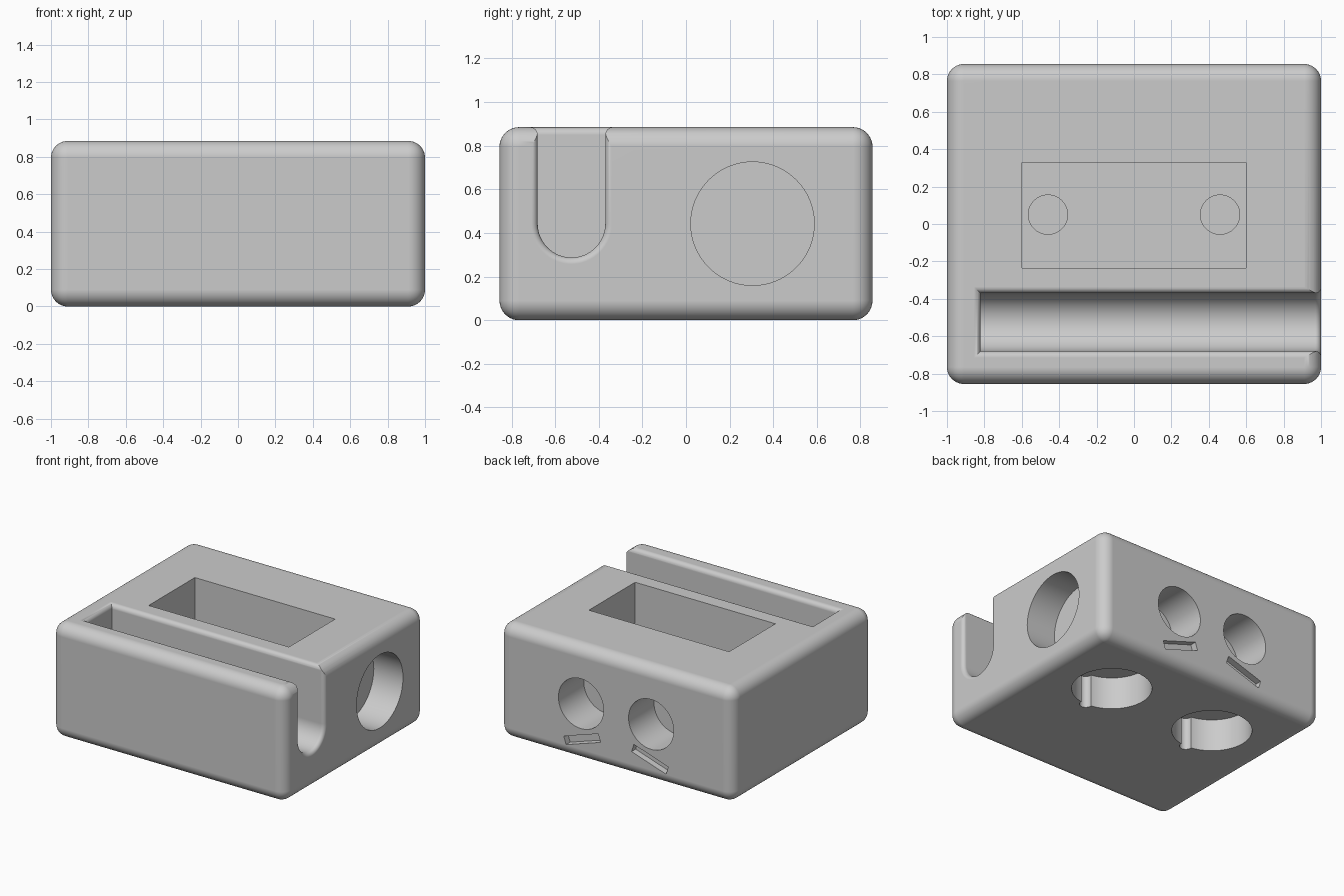
import bpy, bmesh
from math import pi, sin, cos, radians
from mathutils import Vector, Matrix

if "Cube" in bpy.data.objects:
    bpy.data.objects.remove(bpy.data.objects["Cube"])

HALF_Y, HEIGHT = 0.855, 0.885
MID = HEIGHT / 2
SLOT_Y, SLOT_R, SLOT_END = -0.525, 0.155, -0.82

grey = bpy.data.materials.new("plain_grey")
grey.use_nodes = True
grey.diffuse_color = (0.6, 0.6, 0.6, 1)
grey.node_tree.nodes["Principled BSDF"].inputs["Base Color"].default_value = (0.6, 0.6, 0.6, 1)


def loft(name, rings):
    """Closed solid skinned through matching rings of points."""
    bm = bmesh.new()
    loops = [[bm.verts.new(p) for p in ring] for ring in rings]
    n = len(loops[0])
    for a, b in zip(loops, loops[1:]):
        for i in range(n):
            j = (i + 1) % n
            bm.faces.new((a[i], a[j], b[j], b[i]))
    bm.faces.new(loops[0])
    bm.faces.new(loops[-1])
    bmesh.ops.recalc_face_normals(bm, faces=bm.faces)
    mesh = bpy.data.meshes.new(name)
    bm.to_mesh(mesh)
    bm.free()
    mesh.materials.append(grey)
    obj = bpy.data.objects.new(name, mesh)
    bpy.context.collection.objects.link(obj)
    return obj


def rect(x0, x1, y0, y1, z):
    return [(x0, y0, z), (x1, y0, z), (x1, y1, z), (x0, y1, z)]


def drill(name, start, direction, radius, depth, sides=64):
    """Round cutter entering a face at start and running inwards."""
    d = Vector(direction)
    u = d.orthogonal().normalized()
    v = d.cross(u)
    circle = [radius * (u * cos(2 * pi * i / sides) + v * sin(2 * pi * i / sides))
              for i in range(sides)]
    return loft(name, [[Vector(start) + d * t + c for c in circle] for t in (-0.05, depth)])


def slot_ring(x, grow=0):
    """U-shaped slot section with a round floor."""
    r, n = SLOT_R + grow, 32
    pts = [(x, SLOT_Y - r * cos(pi * i / n), MID - r * sin(pi * i / n)) for i in range(n + 1)]
    return pts + [(x, SLOT_Y + r, 1), (x, SLOT_Y - r, 1)]


def fillet(radius, steps=8):
    """Pairs of distance below the face and outward growth."""
    return [(radius * (1 - sin(a)), radius * (1 - cos(a)))
            for a in (pi / 2 * i / steps for i in range(steps + 1))]


# Rounded block
body = loft("holder_block", [rect(-1, 1, -HALF_Y, HALF_Y, z) for z in (0, HEIGHT)])
bevel = body.modifiers.new("round_edges", "BEVEL")
bevel.width, bevel.segments = 0.09, 10

cutters = []

# Open slot with rounded rims along the top and at the open end
cutters.append(loft("slot", [slot_ring(SLOT_END), slot_ring(1.1)]))
top_rim = [rect(SLOT_END - g, 1.1, SLOT_Y - SLOT_R - g, SLOT_Y + SLOT_R + g, HEIGHT - d)
           for d, g in fillet(0.035)]
g = 0.035
top_rim.append(rect(SLOT_END - g, 1.1, SLOT_Y - SLOT_R - g, SLOT_Y + SLOT_R + g, 1))
cutters.append(loft("slot_top_rim", top_rim))
end_rim = [slot_ring(1 - d, g) for d, g in fillet(0.03)] + [slot_ring(1.1, 0.03)]
cutters.append(loft("slot_end_rim", end_rim))

# Rectangular pocket in the top
FLOOR = 0.42
cutters.append(loft("pocket", [rect(-0.6, 0.6, -0.235, 0.33, z) for z in (FLOOR, 1)]))

# Round recess in the side
cutters.append(drill("side_recess", (1, 0.305, MID), (-1, 0, 0), 0.283, 0.25))

for s in (-1, 1):
    # Small holes in the pocket floor
    cutters.append(drill("floor_hole", (s * 0.46, 0.05, FLOOR), (0, 0, -1), 0.105, 0.1))
    # Recesses underneath, each with a narrow groove
    cutters.append(drill("base_recess", (s * 0.46, 0.305, 0), (0, 0, 1), 0.283, 0.25))
    cutters.append(drill("base_groove", (s * 0.46, 0.02, 0), (0, 0, 1), 0.045, 0.25, 32))
    # Round holes in the back with slanted slits below
    cutters.append(drill("back_hole", (s * 0.3, HALF_Y, MID), (0, -1, 0), 0.193, 0.31))
    slit = loft("back_slit", [rect(-0.155, 0.155, -0.05, 0.05, z) for z in (-0.032, 0.032)])
    slit.data.transform(Matrix.Translation((s * 0.29, HALF_Y, 0.17))
                        @ Matrix.Rotation(radians(18) * s, 4, "Y"))
    cutters.append(slit)

# Cut everything out of the block
for i, cutter in enumerate(cutters):
    cutter.hide_render = True
    cut = body.modifiers.new(f"cut_{i}", "BOOLEAN")
    cut.operation, cut.solver, cut.object = "DIFFERENCE", "EXACT", cutter

bpy.context.view_layer.objects.active = body
for obj in bpy.context.selected_objects:
    obj.select_set(False)
body.select_set(True)
for name in [m.name for m in body.modifiers]:
    bpy.ops.object.modifier_apply(modifier=name)
for cutter in cutters:
    bpy.data.objects.remove(cutter)

# Smooth the round surfaces, keep the flats flat
bpy.ops.object.shade_smooth_by_angle(angle=radians(30))
flats = body.modifiers.new("flat_normals", "WEIGHTED_NORMAL")
flats.keep_sharp = True
